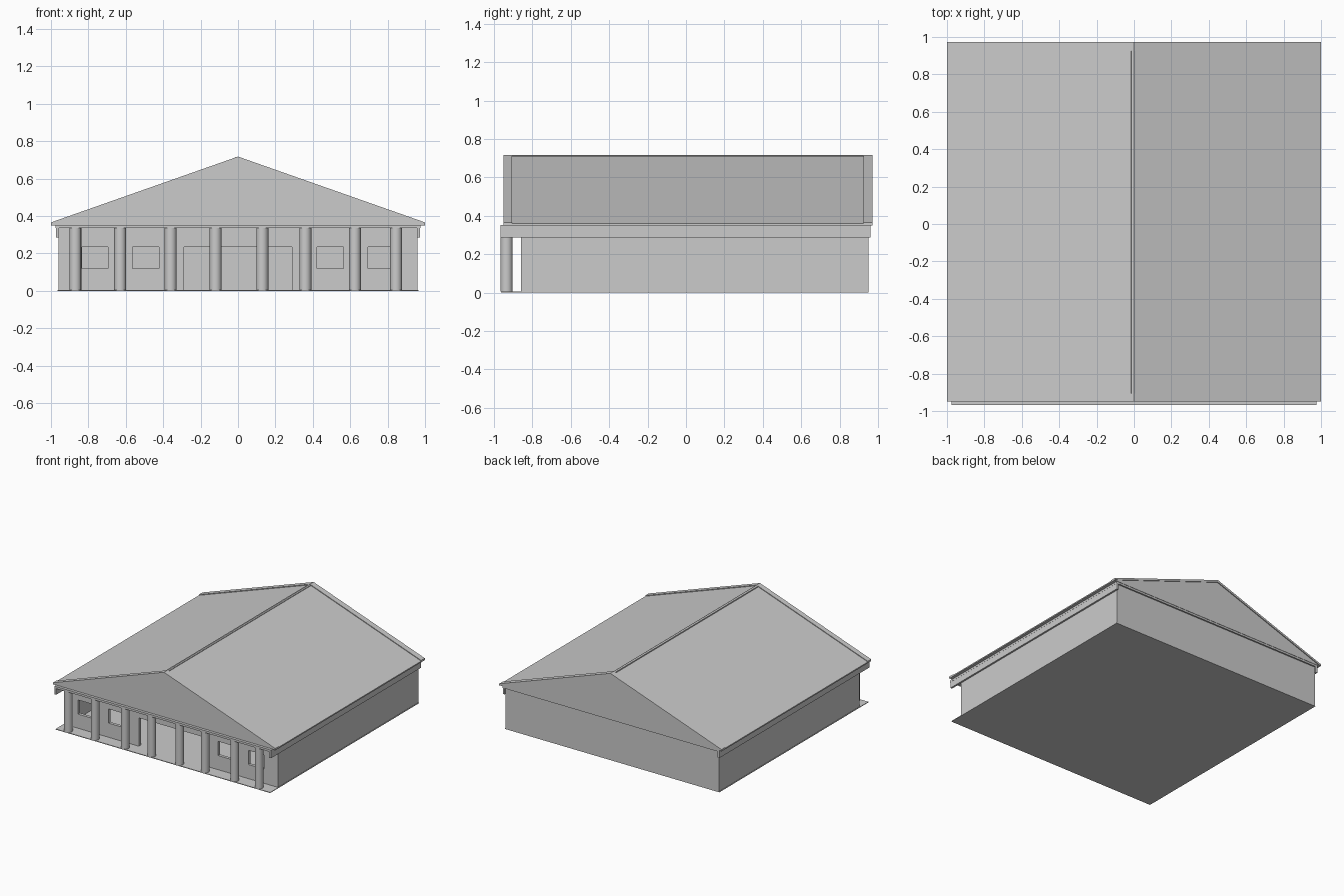
import bpy, bmesh, math

if "Cube" in bpy.data.objects:
    bpy.data.objects.remove(bpy.data.objects["Cube"])


def new_object(name, bm):
    bmesh.ops.recalc_face_normals(bm, faces=bm.faces)
    mesh = bpy.data.meshes.new(name)
    bm.to_mesh(mesh)
    bm.free()
    ob = bpy.data.objects.new(name, mesh)
    bpy.context.collection.objects.link(ob)
    return ob


def add_box(bm, x0, x1, y0, y1, z0, z1):
    v = bmesh.ops.create_cube(bm, size=1)["verts"]
    bmesh.ops.scale(bm, vec=(x1 - x0, y1 - y0, z1 - z0), verts=v)
    bmesh.ops.translate(bm, vec=((x0 + x1) / 2, (y0 + y1) / 2, (z0 + z1) / 2), verts=v)


def boxes(name, *dims):
    bm = bmesh.new()
    for d in dims:
        add_box(bm, *d)
    return new_object(name, bm)


def extrude_y(name, profile, y0, y1):
    """Extrude a closed x/z profile along y."""
    bm = bmesh.new()
    face = bm.faces.new([bm.verts.new((x, y0, z)) for x, z in profile])
    geom = bmesh.ops.extrude_face_region(bm, geom=[face])["geom"]
    verts = [g for g in geom if isinstance(g, bmesh.types.BMVert)]
    bmesh.ops.translate(bm, vec=(0, y1 - y0, 0), verts=verts)
    return new_object(name, bm)


W, FRONT, BACK, T = 0.96, -0.86, 0.95, 0.025
EAVE, TOP = 0.36, 0.712

# Floor slab, running out under the porch
boxes("floor", (-W - 0.005, W + 0.005, -0.965, BACK, 0, 0.005))

# Side and back walls
boxes("left_wall", (-W, -W + T, FRONT, BACK, 0.005, 0.337))
boxes("right_wall", (W - T, W, FRONT, BACK, 0.005, 0.337))
boxes("back_wall", (-W + T, W - T, BACK - T, BACK, 0.005, 0.337))

# Front wall with four windows and a wide entrance cut through it
front = boxes("front_wall", (-W + T, W - T, FRONT, FRONT + T, 0.005, 0.337))
y0, y1 = FRONT - 0.05, FRONT + T + 0.05
openings = [(s * c - 0.07, s * c + 0.07, y0, y1, 0.12, 0.235)
            for s in (-1, 1) for c in (0.493, 0.765)]
openings.append((-0.29, 0.29, y0, y1, -0.05, 0.235))
cutter = boxes("opening_cutter", *openings)
cutter.hide_render = True
cutter.hide_viewport = True
cut = front.modifiers.new("openings", "BOOLEAN")
cut.operation = "DIFFERENCE"
cut.solver = "EXACT"
cut.object = cutter

# Porch columns
for i, x in enumerate((-0.87, -0.63, -0.36, -0.12, 0.13, 0.36, 0.625, 0.845)):
    bpy.ops.mesh.primitive_cylinder_add(vertices=16, radius=0.032, depth=0.33,
                                        location=(x, -0.935, 0.17))
    ob = bpy.context.object
    ob.name = f"column_{i + 1}"
    bpy.ops.object.shade_smooth_by_angle(angle=math.radians(35))

# Ceiling plate over the rooms and porch
boxes("ceiling_plate", (-0.975, 0.975, -0.967, 0.962, 0.335, 0.352))

# Deep fascia boards under both eaves
for s, side in ((-1, "left"), (1, "right")):
    xa, xb = sorted((s * 0.958, s * 0.974))
    boxes(f"{side}_fascia", (xa, xb, -0.967, 0.962, 0.286, 0.345))

# Gable roof body
extrude_y("roof", [(-1, 0.35), (1, 0.35), (1, EAVE), (0, TOP), (-1, EAVE)], -0.945, 0.965)

# Raised trim along both gable ends
R = 0.006
trim = [(-1, 0.35), (-1, EAVE + R), (0, TOP + R), (1, EAVE + R), (1, 0.35),
        (0, TOP - 0.012)]
extrude_y("front_gable_trim", trim, -0.95, -0.907)
extrude_y("back_gable_trim", trim, 0.925, 0.972)

# Ridge cap
extrude_y("ridge_cap", [(-0.016, TOP - 0.008), (-0.014, TOP + 0.002), (0, TOP + 0.005),
                        (0.008, TOP + 0.001), (0.01, TOP - 0.008)], -0.907, 0.925)
